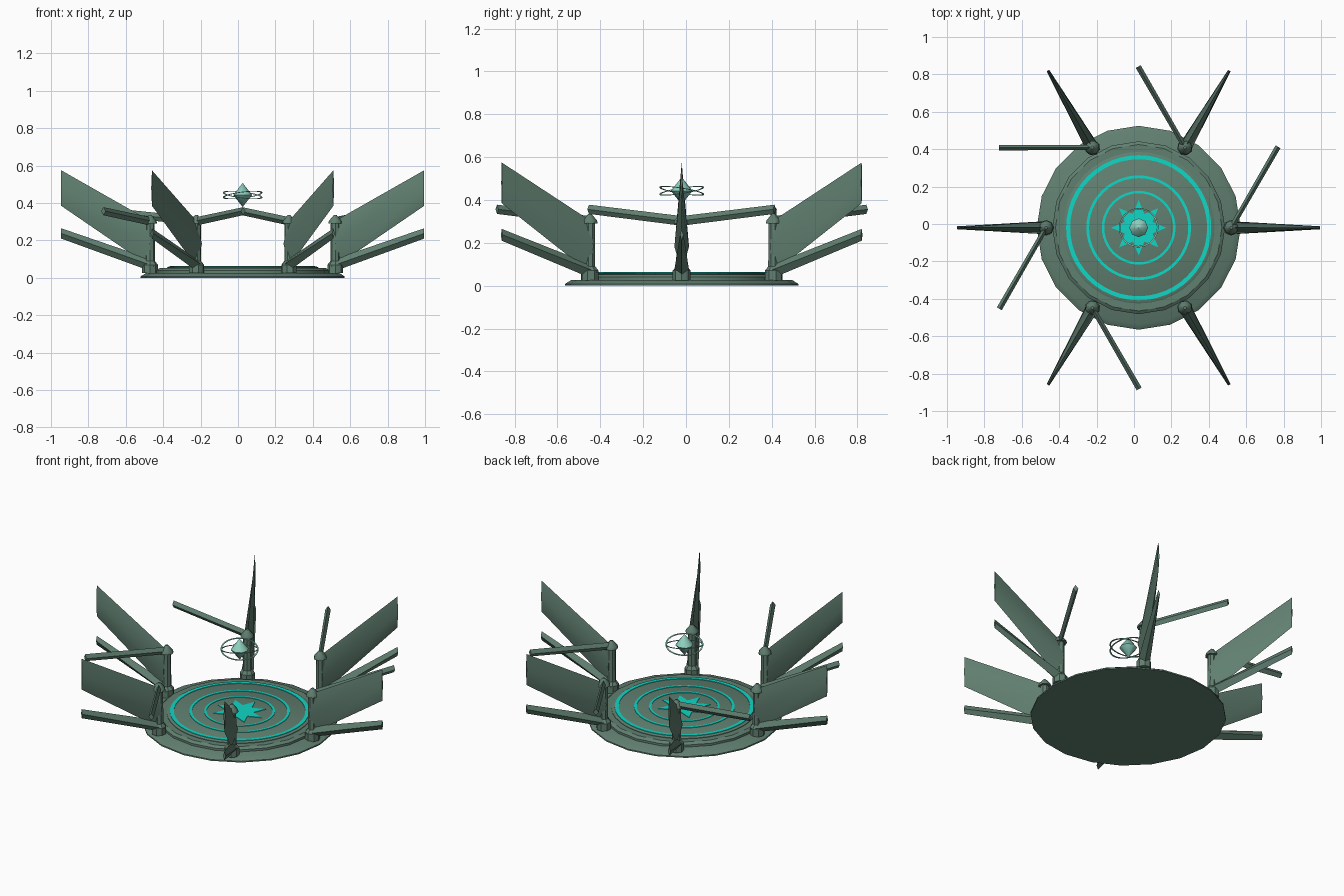
import bpy, bmesh, math
from mathutils import Vector, Matrix

if "Cube" in bpy.data.objects:
    bpy.data.objects.remove(bpy.data.objects["Cube"], do_unlink=True)

CENTRE = Vector((0.025, -0.02, 0))


def material(name, rgb):
    m = bpy.data.materials.new(name)
    m.use_nodes = True
    m.diffuse_color = (*rgb, 1)
    m.node_tree.nodes["Principled BSDF"].inputs["Base Color"].default_value = (*rgb, 1)
    return m


STONE = material("weathered_green", (0.12, 0.215, 0.165))
GLOW = material("glowing_cyan", (0.005, 0.68, 0.56))
CRYSTAL = material("pale_crystal", (0.27, 0.62, 0.51))


def finish(name, bm, mat, angle=35):
    bmesh.ops.recalc_face_normals(bm, faces=bm.faces)
    mesh = bpy.data.meshes.new(name)
    bm.to_mesh(mesh)
    bm.free()
    ob = bpy.data.objects.new(name, mesh)
    bpy.context.collection.objects.link(ob)
    ob.location = CENTRE
    mesh.materials.append(mat)
    bpy.ops.object.select_all(action='DESELECT')
    ob.select_set(True)
    bpy.context.view_layer.objects.active = ob
    bpy.ops.object.shade_smooth_by_angle(angle=math.radians(angle))
    return ob


def loft(bm, loops, close_ends=True, cyclic=False):
    """Bridge matching loops of points into a surface."""
    rows = [[bm.verts.new(p) for p in loop] for loop in loops]
    pairs = list(zip(rows, rows[1:])) + ([(rows[-1], rows[0])] if cyclic else [])
    for a, b in pairs:
        for i in range(len(a)):
            j = (i + 1) % len(a)
            bm.faces.new((a[i], a[j], b[j], b[i]))
    if close_ends and not cyclic:
        bm.faces.new(rows[0])
        bm.faces.new(rows[-1])


def circle(r, z, n, turn=0.0):
    return [(r * math.cos(turn + math.tau * i / n), r * math.sin(turn + math.tau * i / n), z)
            for i in range(n)]


def lathe(name, profile, n, mat, angle=35):
    bm = bmesh.new()
    loft(bm, [circle(r, z, n) for r, z in profile])
    return finish(name, bm, mat, angle)


def band(name, inner, outer, low, high, mat, n=48):
    bm = bmesh.new()
    loft(bm, [circle(r, z, n) for r, z in
              ((inner, low), (outer, low), (outer, high), (inner, high))], cyclic=True)
    return finish(name, bm, mat)


def blade(name, start, end, post):
    """Diamond-section blade; start and end are (point, low z, high z, half width)."""
    a, b = Vector((*start[0], 0)), Vector((*end[0], 0))
    side = (b - a).normalized().cross(Vector((0, 0, 1)))
    bm = bmesh.new()
    loops = []
    for p, (_, low, high, half) in ((a, start), (b, end)):
        mid = Vector((0, 0, (low + high) / 2))
        loops.append([p + Vector((0, 0, low)), p + mid + side * half,
                      p + Vector((0, 0, high)), p + mid - side * half])
    loft(bm, loops)
    bmesh.ops.transform(bm, matrix=post, verts=bm.verts)
    return finish(name, bm, STONE, 60)


# Stepped round platform
lathe("platform_base", [(0.545, 0), (0.545, 0.008), (0.515, 0.027)], 20, STONE)
lathe("platform_step", [(0.462, 0.02), (0.462, 0.04), (0.445, 0.052)], 20, STONE)
lathe("platform_floor", [(0.405, 0.04), (0.405, 0.055), (0.395, 0.06)], 40, STONE)

# Inlaid floor rings and eight-pointed star
for label, inner, outer in (("outer", 0.366, 0.388), ("middle", 0.265, 0.28),
                            ("inner", 0.184, 0.197)):
    band(label + "_floor_ring", inner, outer, 0.058, 0.063, GLOW)
bm = bmesh.new()
star = [Vector((math.cos(math.tau * i / 16), math.sin(math.tau * i / 16), 0))
        * (0.08 if i % 2 else 0.148) for i in range(16)]
loft(bm, [[p + Vector((0, 0, z)) for p in star] for z in (0.058, 0.063)])
finish("floor_star", bm, GLOW)

# Six posts with their blades; the front left post leaves the entrance open
for k in range(6):
    post = Matrix.Rotation(math.tau * k / 6, 4, 'Z') @ Matrix.Translation((0.495, 0, 0))
    bm = bmesh.new()
    for profile in ([(0.042, 0.025), (0.042, 0.07), (0.026, 0.09)],
                    [(0.026, 0.08), (0.024, 0.3)],
                    [(0.038, 0.29), (0.034, 0.305), (0.008, 0.335)]):
        loft(bm, [circle(r, z, 8) for r, z in profile])
    bmesh.ops.transform(bm, matrix=post, verts=bm.verts)
    finish(f"post_{k}", bm, STONE)
    blade(f"upper_fin_{k}", ((0, 0), 0.06, 0.305, 0.034), ((0.475, 0), 0.385, 0.575, 0.005), post)
    blade(f"lower_fin_{k}", ((-0.02, 0), 0.03, 0.095, 0.036), ((0.475, 0), 0.21, 0.265, 0.008), post)
    if k != 5:
        reach = 0.5
        tip = (reach * math.cos(math.tau / 6), reach * math.sin(math.tau / 6))
        blade(f"side_blade_{k}", ((0, 0), 0.28, 0.325, 0.013), (tip, 0.335, 0.378, 0.015), post)

# Floating crystal
lathe("crystal", [(0.001, 0.38), (0.05, 0.443), (0.001, 0.506)], 8, CRYSTAL, 60)

# Thin tilted rings orbiting the crystal
for i, tilt in enumerate((-9, 9)):
    ring = band(f"orbit_ring_{i}", 0.098, 0.106, -0.0015, 0.0015, CRYSTAL)
    ring.location = CENTRE + Vector((0, 0, 0.443))
    ring.rotation_euler = (math.radians(tilt), math.radians(tilt * 0.8), 0)
